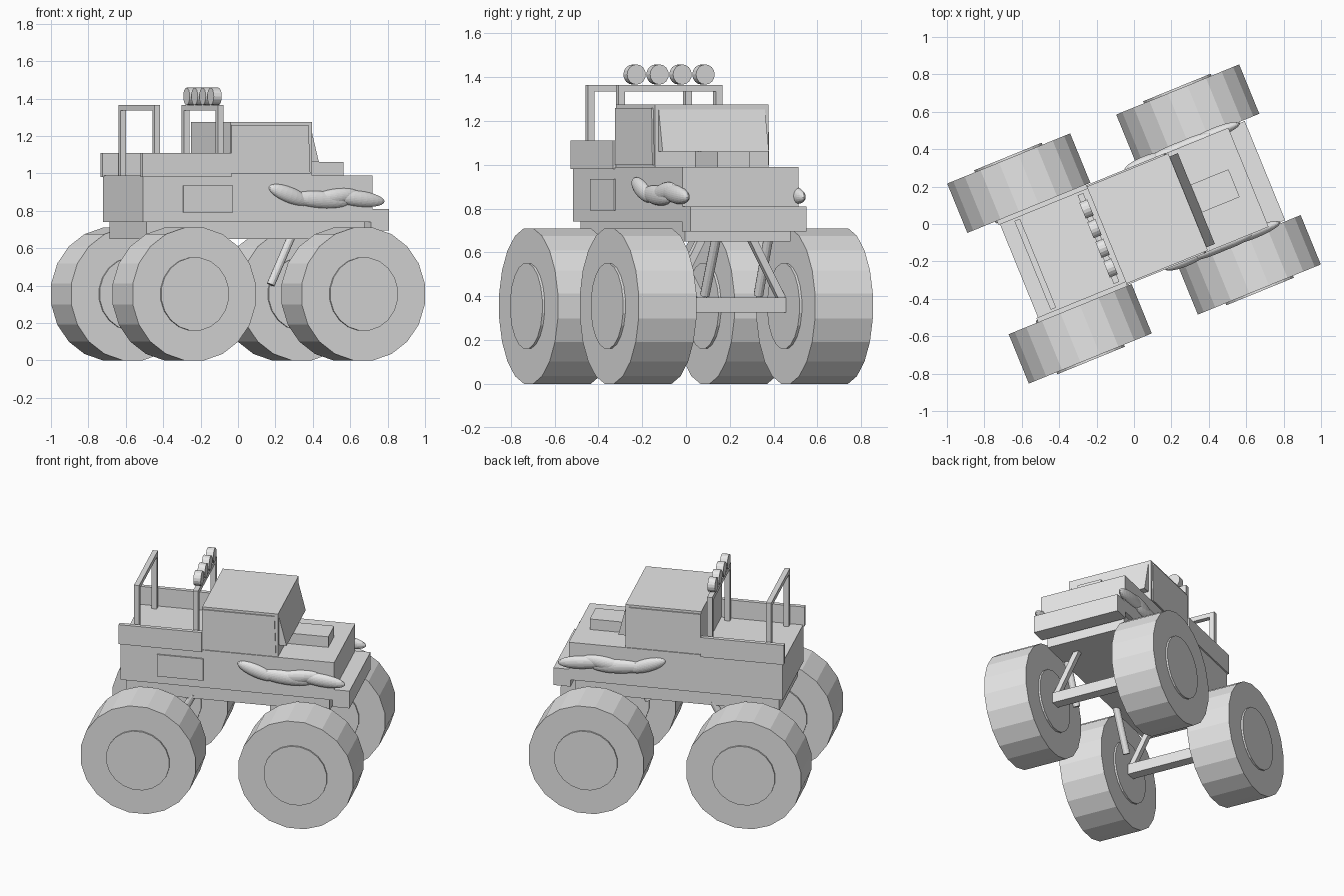
import bpy, bmesh, math
from mathutils import Matrix, Vector

cube = bpy.data.objects.get("Cube")
if cube:
    bpy.data.objects.remove(cube, do_unlink=True)

YAW = math.radians(22.2)   # whole truck is turned; meshes are built with +x forward

grey = bpy.data.materials.new("plain_grey")
grey.use_nodes = True
grey.diffuse_color = (0.8, 0.8, 0.8, 1)
grey.node_tree.nodes["Principled BSDF"].inputs["Base Color"].default_value = (0.8, 0.8, 0.8, 1)


def finish(name, bm):
    bmesh.ops.recalc_face_normals(bm, faces=bm.faces)
    mesh = bpy.data.meshes.new(name)
    bm.to_mesh(mesh)
    bm.free()
    mesh.materials.append(grey)
    ob = bpy.data.objects.new(name, mesh)
    ob.rotation_euler.z = YAW
    bpy.context.collection.objects.link(ob)
    return ob


def box(name, x, y, z):
    """Box between (min, max) pairs."""
    bm = bmesh.new()
    centre = Vector([(a + b) / 2 for a, b in (x, y, z)])
    size = [b - a for a, b in (x, y, z)]
    bmesh.ops.create_cube(bm, size=1, matrix=Matrix.Translation(centre) @ Matrix.Diagonal((*size, 1)))
    return finish(name, bm)


def cylinder(name, p, q, radius, sides, turn=0.0):
    """Closed prism running from point p to point q."""
    p, q = Vector(p), Vector(q)
    d = q - p
    bm = bmesh.new()
    m = Matrix.Translation((p + q) / 2) @ d.to_track_quat('Z', 'Y').to_matrix().to_4x4()
    bmesh.ops.create_cone(bm, cap_ends=True, segments=sides, radius1=radius, radius2=radius,
                          depth=d.length, matrix=m @ Matrix.Rotation(turn, 4, 'Z'))
    return finish(name, bm)


def prism(name, profile, y):
    """Extrude an (x, z) profile across the width."""
    bm = bmesh.new()
    face = bm.faces.new([bm.verts.new((a, y[0], b)) for a, b in profile])
    ext = bmesh.ops.extrude_face_region(bm, geom=[face])
    moved = [v for v in ext["geom"] if isinstance(v, bmesh.types.BMVert)]
    bmesh.ops.translate(bm, verts=moved, vec=(0, y[1] - y[0], 0))
    return finish(name, bm)


# Body, chassis and bumper
HW = 0.286
box("body", (-0.664, 0.661), (-HW, HW), (0.74, 0.99))
box("chassis", (-0.635, 0.625), (-0.26, 0.26), (0.65, 0.74))
box("front_bumper", (0.65, 0.756), (-HW, HW), (0.695, 0.81))
box("hood_scoop", (0.30, 0.578), (-0.08, 0.08), (0.99, 1.06))
box("right_side_panel", (-0.435, -0.149), (-0.295, -0.286), (0.79, 0.935))

# Cab with slanted windscreen
box("cab", (-0.158, 0.312), (-0.28, 0.28), (0.99, 1.275))
prism("windscreen", [(0.31, 1.26), (0.36, 1.06), (0.31, 1.06)], (-0.262, 0.262))

# Roll bars
for name, x in (("rear_roll_bar", -0.57), ("light_bar", -0.205)):
    t, w = 0.016, 0.24
    for side in (-1, 1):
        box(name + "_post", (x - t, x + t), (side * w - t, side * w + t), (0.99, 1.365))
    box(name + "_top", (x - t, x + t), (-w - t, w + t), (1.335, 1.365))

# Roof lights
for i in range(4):
    y = -0.17 + i * 0.34 / 3
    cylinder("roof_light", (-0.228, y, 1.412), (-0.182, y, 1.412), 0.046, 16)

# Axles
for name, x in (("front_axle", 0.488), ("rear_axle", -0.488)):
    box(name, (x - 0.033, x + 0.033), (-0.31, 0.31), (0.325, 0.395))

HALF = math.pi / 20
for s, side in ((1, "left"), (-1, "right")):
    # Bed wall and side window
    y = sorted((s * 0.268, s * 0.295))
    box(side + "_bed_wall", (-0.673, -0.158), y, (0.98, 1.11))
    prism(side + "_window", [(-0.155, 1.26), (0.29, 1.26), (0.30, 1.0), (-0.155, 1.0)],
          (s * 0.275, s * 0.288))

    for end, x, foot, head in (("front", 0.488, 0.287, 0.41), ("rear", -0.488, -0.36, -0.22)):
        # Wheel with hub
        tag = end + "_" + side
        cylinder(tag + "_tyre", (x, s * 0.2925, 0.355), (x, s * 0.5775, 0.355), 0.3594, 20, HALF)
        cylinder(tag + "_hub", (x, s * 0.281, 0.355), (x, s * 0.589, 0.355), 0.197, 20, HALF)
        # Suspension link and shock absorber
        cylinder(tag + "_link", (x, s * 0.28, 0.37), (x, s * 0.12, 0.67), 0.024, 4, math.pi / 4)
        cylinder(tag + "_shock", (foot, s * 0.24, 0.405), (head, s * 0.24, 0.67), 0.022, 12)

    # Flame shapes along the front flanks: x, z, half length, half height, tilt
    for x, z, length, height, tilt in ((0.18, 0.885, 0.125, 0.042, 20), (0.36, 0.86, 0.17, 0.045, 4),
                                       (0.44, 0.875, 0.14, 0.042, -8), (0.58, 0.865, 0.15, 0.042, 6)):
        bm = bmesh.new()
        m = (Matrix.Translation((x, s * HW, z)) @ Matrix.Rotation(math.radians(tilt), 4, 'Y')
             @ Matrix.Diagonal((length, 0.03, height, 1)))
        bmesh.ops.create_uvsphere(bm, u_segments=24, v_segments=14, radius=1, matrix=m)
        finish(side + "_flame", bm)
